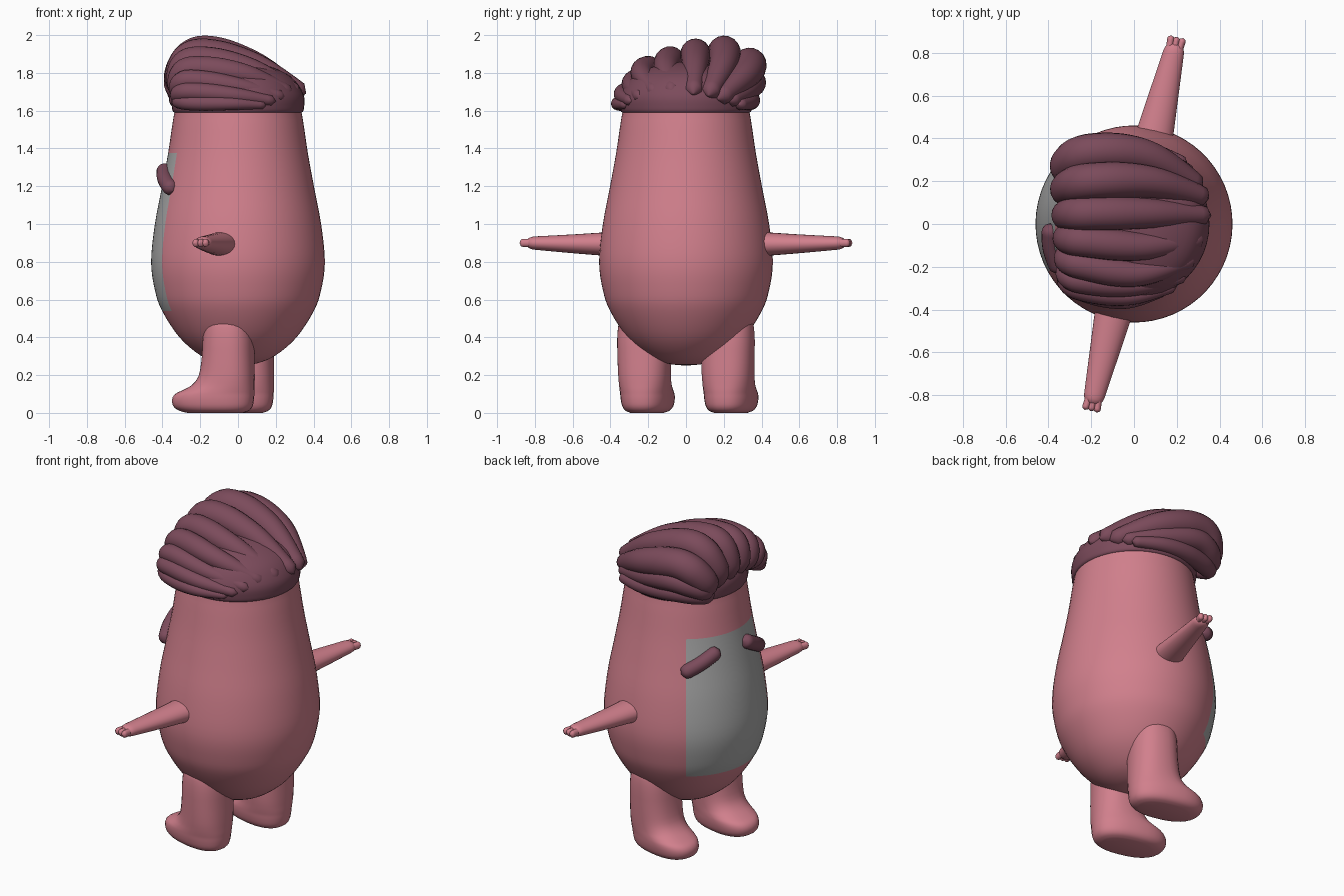
import bpy, bmesh, math
from mathutils import Vector, Matrix

if "Cube" in bpy.data.objects:
    bpy.data.objects.remove(bpy.data.objects["Cube"])

TURN = Matrix.Rotation(math.radians(-13), 4, 'Z')   # figure faces -x, turned slightly
IDENT = Matrix.Identity(4)


def material(name, rgb):
    m = bpy.data.materials.new(name)
    m.diffuse_color = (*rgb, 1)
    m.use_nodes = True
    m.node_tree.nodes["Principled BSDF"].inputs["Base Color"].default_value = m.diffuse_color
    return m


PINK = material("pink skin", (0.64, 0.215, 0.265))
PLUM = material("plum hair", (0.20, 0.07, 0.105))
GREY = material("grey belly", (0.40, 0.40, 0.40))


def smooth_path(pts, n):
    """Catmull-Rom samples through pts (any dimension), n per segment."""
    pts = [Vector(p) for p in pts]
    pts = [2 * pts[0] - pts[1]] + pts + [2 * pts[-1] - pts[-2]]
    out = []
    for i in range(1, len(pts) - 2):
        a, b, c, d = pts[i - 1:i + 3]
        for k in range(n):
            t = k / n
            out.append(0.5 * (2 * b + (c - a) * t + (2 * a - 5 * b + 4 * c - d) * t * t
                              + (3 * b - a - 3 * c + d) * t ** 3))
    return out + [pts[-2]]


def loft(name, rings, mats, matrix=IDENT, rule=None):
    """Skin closed rings of points, with capped ends."""
    bm = bmesh.new()
    rows = [[bm.verts.new(matrix @ Vector(p)) for p in ring] for ring in rings]
    n = len(rows[0])
    for i in range(len(rows) - 1):
        for j in range(n):
            k = (j + 1) % n
            f = bm.faces.new((rows[i][j], rows[i][k], rows[i + 1][k], rows[i + 1][j]))
            if rule and rule(i, j):
                f.material_index = 1
    bm.faces.new(rows[0])
    bm.faces.new(rows[-1])
    bmesh.ops.recalc_face_normals(bm, faces=bm.faces[:])
    me = bpy.data.meshes.new(name)
    bm.to_mesh(me)
    bm.free()
    for p in me.polygons:
        p.use_smooth = True
    for m in mats:
        me.materials.append(m)
    ob = bpy.data.objects.new(name, me)
    bpy.context.collection.objects.link(ob)
    return ob


def lathe(name, profile, mats, seg=60, rule=None, matrix=IDENT):
    step = 2 * math.pi / seg
    rings = [[(-r * math.cos(j * step), -r * math.sin(j * step), z) for j in range(seg)]
             for r, z in profile]
    return loft(name, rings, mats, matrix, rule)


def tube(name, pts, radius, mat, matrix=IDENT, flat=1.0, sides=16, n=8):
    """Round-ended tube; radius is a function of 0..1 along the path."""
    path = smooth_path(pts, n)
    dist = [0.0]
    for a, b in zip(path, path[1:]):
        dist.append(dist[-1] + (b - a).length)
    total = dist[-1]
    rings = []
    for i, p in enumerate(path):
        tan = (path[min(i + 1, len(path) - 1)] - path[max(i - 1, 0)]).normalized()
        if i == 0:
            u = tan.cross(Vector((0, 0, 1))).normalized()
        else:
            u = (u - tan * u.dot(tan)).normalized()
        v = u.cross(tan)
        r = radius(dist[i] / total)
        cap = min(1, min(dist[i], total - dist[i]) / r)
        r *= max(0.05, math.sqrt(1 - (1 - cap) ** 2))
        rings.append([p + r * (u * math.cos(a) + v * flat * math.sin(a))
                      for a in (2 * math.pi * j / sides for j in range(sides))])
    return loft(name, rings, [mat], matrix)


# Body: egg-shaped lathe, grey belly is a window 42 degrees each side of the front
N = 4
body_pts = [(.002, .25), (.1, .262), (.2, .305), (.31, .40), (.402, .54), (.44, .65), (.46, .8),
            (.44, 1.0), (.402, 1.2), (.370, 1.375), (.335, 1.6), (.30, 1.7), (.002, 1.75)]
lathe("body", smooth_path(body_pts, N), [PINK, GREY], 60,
      lambda i, j: 4 * N <= i < 9 * N and (j < 7 or j >= 53), TURN)

# Leg sections: height, back x, toe x, half width
leg_secs = [(0, .08, -.22, .08), (.012, .11, -.265, .108), (.035, .128, -.295, .125),
            (.07, .135, -.302, .133), (.10, .137, -.285, .135), (.122, .138, -.24, .135),
            (.15, .138, -.19, .135), (.20, .138, -.155, .137), (.30, .136, -.138, .14),
            (.42, .132, -.13, .14), (.5, .11, -.11, .12), (.54, .03, -.03, .03)]

for side, word in ((1, "left"), (-1, "right")):
    # Leg with foot
    rings = []
    for z, xb, xf, w in smooth_path(leg_secs, 3):
        ring = []
        for j in range(32):
            c, s = math.cos(j * math.pi / 16), math.sin(j * math.pi / 16)
            c = math.copysign(abs(c) ** .85, c)
            s = math.copysign(abs(s) ** .85, s)
            ring.append(((xb + xf) / 2 + c * (xb - xf) / 2, side * .227 + s * w, z))
        rings.append(ring)
    loft(word + "_leg", rings, [PINK], TURN)

    # Arm: flattened cone, with three finger tips
    tube(word + "_arm", [(0, side * .3, .893), (0, side * .6, .895), (0, side * .872, .90)],
         lambda t: .1 - .056 * t, PINK, TURN, .72, 24, 16)
    for k in (-1, 0, 1):
        tube(f"{word}_finger_{k + 2}", [(k * .022, side * .80, .90), (k * .024, side * .85, .90),
             (k * .029, side * .897, .90)], lambda t: .017, PINK, TURN, 1.3, 10)

    # Slanted eye lying on the body surface
    pts = []
    for t in (-.15, .33, .67, 1.15):
        a = math.radians(17 + 25 * t)
        z = 1.285 - .095 * t
        r = .372 + (1.375 - z) * .18 + .004
        pts.append((-r * math.cos(a), side * r * math.sin(a), z))
    tube(word + "_eye", pts, lambda t: .042, PLUM, TURN)

# Hair cap under the strands
cap = [(.30, 1.592), (.338, 1.59), (.35, 1.62), (.345, 1.69), (.28, 1.78), (.15, 1.84), (.002, 1.86)]
lathe("hair_cap", smooth_path(cap, 4), [PLUM], 48)

# Hair strands: front crest, back end, thickness
strands = [
    ((-.13, .33, 1.66), (.25, .28, 1.63), .055),
    ((-.17, .355, 1.75), (.28, .23, 1.65), .068),
    ((-.20, .335, 1.845), (.32, .17, 1.66), .088),
    ((-.20, .20, 1.91), (.35, .12, 1.68), .086),
    ((-.22, .05, 1.90), (.36, .04, 1.69), .080),
    ((-.24, -.08, 1.865), (.33, -.07, 1.69), .074),
    ((-.25, -.19, 1.82), (.29, -.16, 1.69), .067),
    ((-.26, -.265, 1.76), (.25, -.24, 1.67), .057),
    ((-.26, -.305, 1.70), (.20, -.29, 1.65), .050),
    ((-.23, -.325, 1.64), (.15, -.315, 1.63), .040)]
for i, (f, b, r) in enumerate(strands):
    f, b = Vector(f), Vector(b)
    mid = (f + b) / 2
    lift = 1.28 if f.z > 1.8 else 1.12
    mid.y = .03 + (mid.y - .03) * lift
    mid.z = 1.62 + (mid.z - 1.62) * lift
    root = Vector((-.25, f.y * .62, 1.66 + (f.z - 1.64) * .05))
    bulge = Vector((-.315, f.y * .82, 1.65 + (f.z - 1.64) * .5))
    tube(f"hair_strand_{i + 1}", [root, bulge, f, mid, b],
         lambda t, r=r: r * min(1, .75 + t) * (1 - .5 * max(0, (t - .45) / .55) ** 1.3),
         PLUM, IDENT, 1.0, 18, 10)
